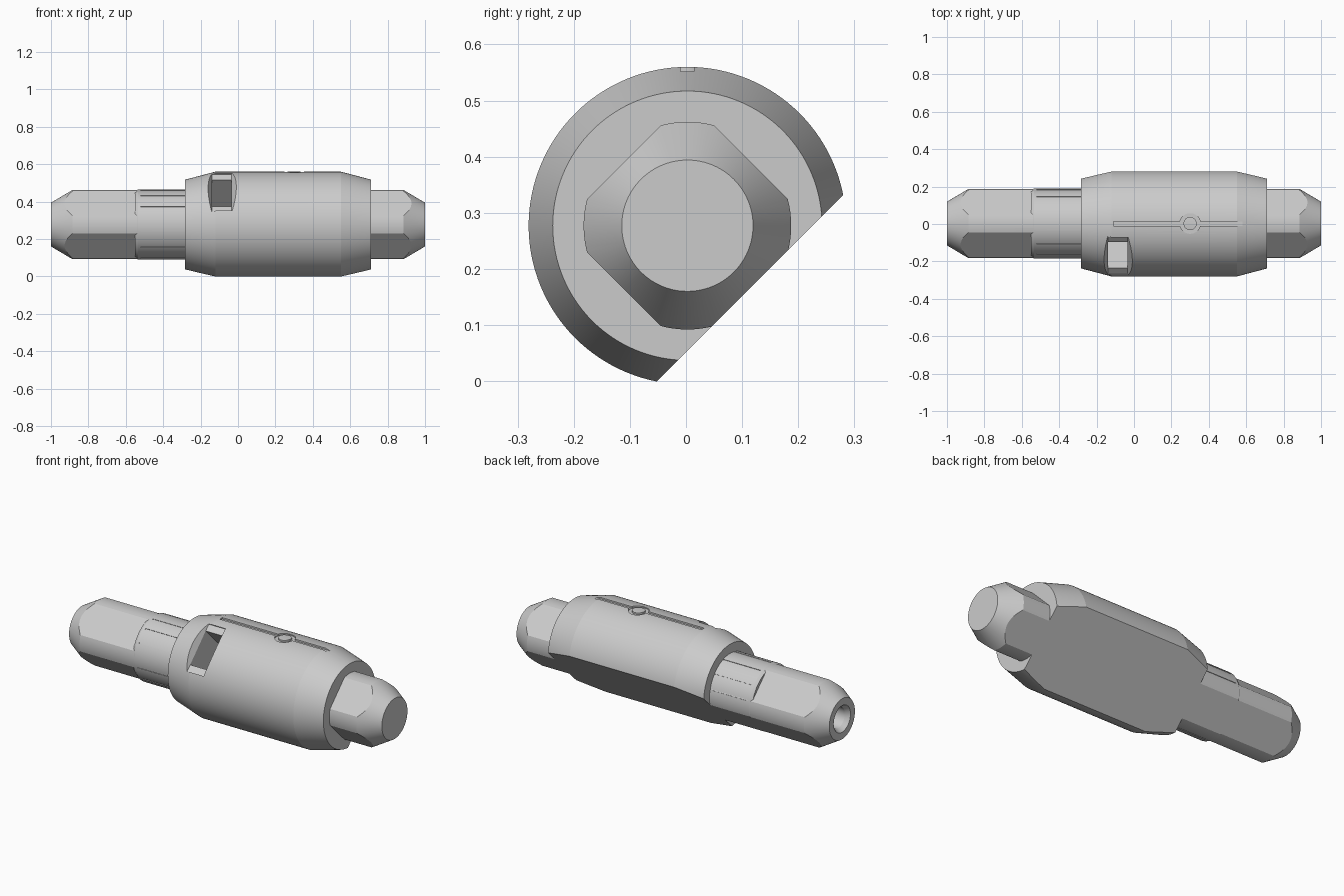
import bpy, bmesh
from math import radians
from mathutils import Matrix, Vector

cube = bpy.data.objects.get("Cube")
if cube:
    bpy.data.objects.remove(cube, do_unlink=True)

AXIS = Vector((0, 0.0025, 0.277))   # centre line, running along x
FLAT = 0.16                         # distance of every flat from the centre line

steel = bpy.data.materials.new("light_grey")
steel.use_nodes = True
grey = (0.6, 0.6, 0.6, 1)
steel.diffuse_color = grey
steel.node_tree.nodes["Principled BSDF"].inputs["Base Color"].default_value = grey


def finish(name, bm):
    bmesh.ops.recalc_face_normals(bm, faces=bm.faces)
    mesh = bpy.data.meshes.new(name)
    bm.to_mesh(mesh)
    bm.free()
    mesh.materials.append(steel)
    obj = bpy.data.objects.new(name, mesh)
    bpy.context.collection.objects.link(obj)
    return obj


def lathe(name, profile, steps=96):
    """Closed solid from (x, radius) points turned about the centre line."""
    bm = bmesh.new()
    rings = []
    for x, r in profile:
        ring = []
        for i in range(steps):
            turn = Matrix.Rotation(radians(360 * i / steps), 3, 'X')
            ring.append(bm.verts.new(AXIS + turn @ Vector((x, 0, r))))
        rings.append(ring)
    for a, b in zip(rings, rings[1:]):
        for i in range(steps):
            j = (i + 1) % steps
            bm.faces.new((a[i], a[j], b[j], b[i]))
    bm.faces.new(rings[0])
    bm.faces.new(rings[-1])
    return finish(name, bm)


def block(name, angle, x, low, high, bottom, top=None):
    """Block pointing outward at an angle; bottom and top are (x, y) half sizes."""
    bm = bmesh.new()
    bmesh.ops.create_cube(bm, size=2)
    turn = Matrix.Rotation(radians(angle), 3, 'X')
    for v in bm.verts:
        hx, hy = (top or bottom) if v.co.z > 0 else bottom
        z = high if v.co.z > 0 else low
        v.co = AXIS + turn @ Vector((x + hx * v.co.x, hy * v.co.y, z))
    return finish(name, bm)


def combine(target, tool, operation='DIFFERENCE'):
    mod = target.modifiers.new("combine", 'BOOLEAN')
    mod.operation = operation
    mod.solver = 'EXACT'
    mod.object = tool
    bpy.context.view_layer.objects.active = target
    bpy.ops.object.modifier_apply(modifier=mod.name)
    bpy.data.objects.remove(tool, do_unlink=True)


# Shaft with tapered tips and three of its flats
coupling = lathe("shaft_coupling", [(-1, 0.117), (-0.885, 0.185), (0.885, 0.185), (1, 0.117)])
for angle in (45, 135, -45):
    combine(coupling, block("flat_cutter", angle, 0, FLAT, 0.6, (1.5, 0.5)))

# Round collar with fine lengthwise seams
collar = lathe("collar", [(-0.55, 0.179), (-0.535, 0.187), (-0.2, 0.187)])
for angle in (12, 35, 60, 102, 130, 165, -20, -50, -75):
    combine(collar, block("seam_cutter", angle, -0.35, 0.184, 0.2, (0.17, 0.003)))
combine(coupling, collar, 'UNION')

# Thick sleeve with tapered ends
sleeve = lathe("sleeve", [(-0.283, 0.24), (-0.12, 0.283), (0.55, 0.283), (0.712, 0.24)], 128)
combine(coupling, sleeve, 'UNION')

# Shared flat under the whole length
combine(coupling, block("base_cutter", -135, 0, FLAT - 0.002, 0.6, (1.5, 0.6)))

# Deep slot with a sloping rim
combine(coupling, block("rim_cutter", 45, -0.0875, 0.238, 0.32, (0.0525, 0.14), (0.1, 0.148)))
combine(coupling, block("slot_cutter", 45, -0.0875, 0.03, 0.26, (0.0525, 0.1)))

# Bore in the right-hand tip
combine(coupling, lathe("bore_cutter", [(-1.02, 0.09), (-0.975, 0.06), (-0.8, 0.06)], 48))

# Shallow groove along the top, broken by a ring groove
for x in (-0.07, 0.46):
    half = 0.18 if x < 0 else 0.12
    combine(coupling, block("groove_cutter", 0, x + (0.14 if x < 0 else 0), 0.274, 0.31, (half, 0.012)))
bm = bmesh.new()
rings = []
for r, z in ((0.035, 0.272), (0.055, 0.272), (0.055, 0.31), (0.035, 0.31)):
    place = Matrix.Translation(AXIS + Vector((0.3, 0, z)))
    rings.append(bmesh.ops.create_circle(bm, segments=40, radius=r, matrix=place)["verts"])
for a, b in zip(rings, rings[1:] + rings[:1]):
    for i in range(40):
        j = (i + 1) % 40
        bm.faces.new((a[i], a[j], b[j], b[i]))
combine(coupling, finish("ring_cutter", bm))

# Smooth round surfaces, crisp edges
bpy.ops.object.select_all(action='DESELECT')
coupling.select_set(True)
bpy.context.view_layer.objects.active = coupling
bpy.ops.object.shade_smooth_by_angle(angle=radians(12))
